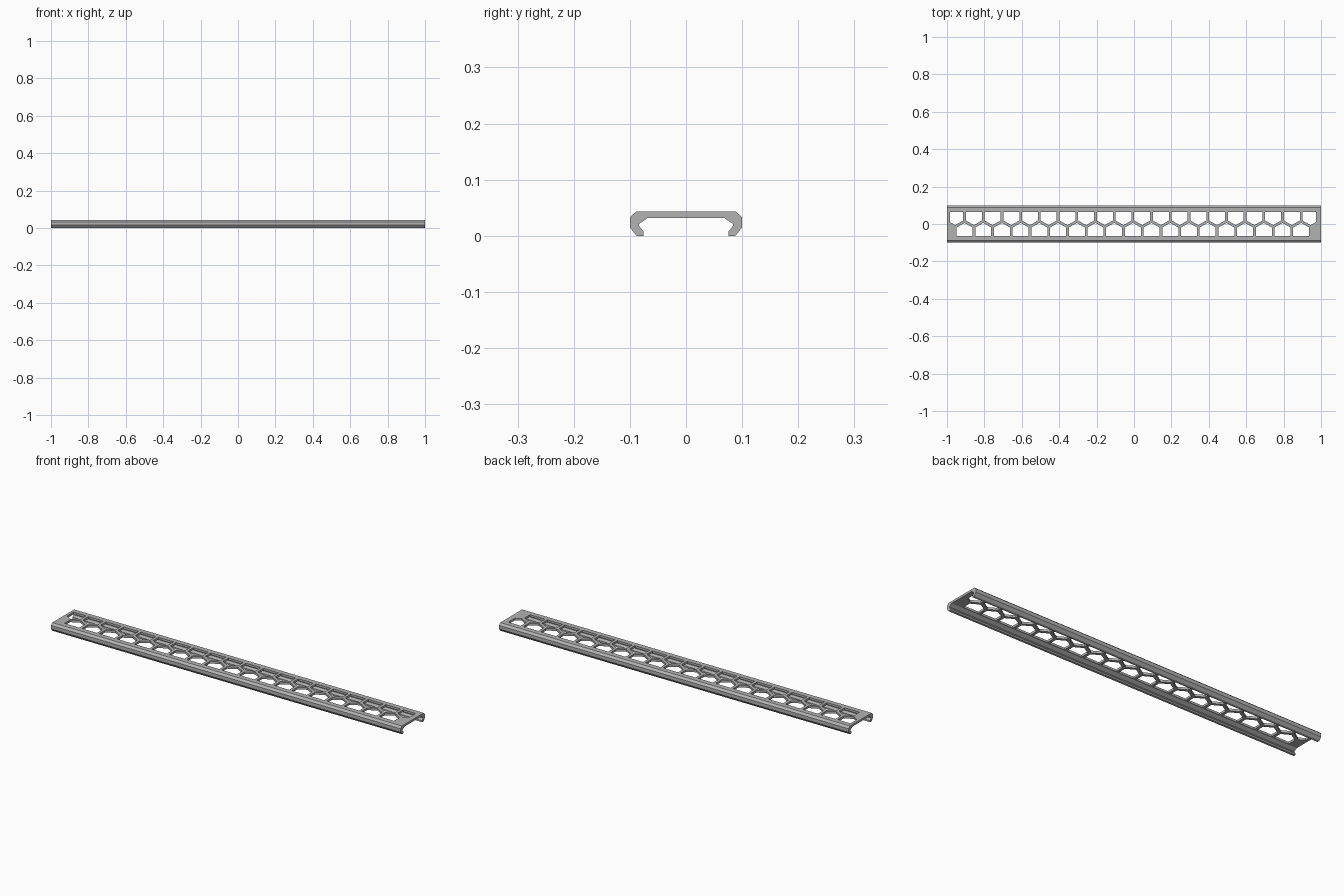
import bpy, bmesh
from mathutils import Vector

cube = bpy.data.objects.get("Cube")
if cube:
    bpy.data.objects.remove(cube, do_unlink=True)

grey = bpy.data.materials.new("light_grey")
grey.use_nodes = True
grey.diffuse_color = (0.45, 0.45, 0.45, 1)
grey.node_tree.nodes["Principled BSDF"].inputs["Base Color"].default_value = (0.45, 0.45, 0.45, 1)


def extrude(bm, points, offset):
    """Add a closed prism from a flat outline."""
    base = bm.faces.new([bm.verts.new(p) for p in points])
    out = bmesh.ops.extrude_face_region(bm, geom=[base])
    moved = [g for g in out["geom"] if isinstance(g, bmesh.types.BMVert)]
    bmesh.ops.translate(bm, verts=moved, vec=Vector(offset))


def finish(bm, name):
    bmesh.ops.recalc_face_normals(bm, faces=bm.faces)
    mesh = bpy.data.meshes.new(name)
    bm.to_mesh(mesh)
    bm.free()
    mesh.materials.append(grey)
    obj = bpy.data.objects.new(name, mesh)
    bpy.context.collection.objects.link(obj)
    return obj


# Channel cover: half cross-section (y, z), mirrored and extruded along x
half = [(0.089, 0.043), (0.1, 0.033), (0.1, 0.015), (0.089, 0.001), (0.087, 0),
        (0.076, 0), (0.076, 0.008), (0.084, 0.018), (0.084, 0.021), (0.068, 0.032)]
outline = half + [(-y, z) for y, z in reversed(half)]
bm = bmesh.new()
extrude(bm, [(-1, y, z) for y, z in outline], (2, 0, 0))
cover = finish(bm, "channel_cover")

# Two staggered rows of honeycomb holes, trimmed to a rectangular window
PITCH, HALF_W, RADIUS = 0.1, 0.0427, 0.0493
ROW_Y, EDGE_Y = 0.0433, 0.063
X_MIN, X_MAX = -0.985, 0.972
bm = bmesh.new()
for side, first, count in ((1, -0.956, 20), (-1, -0.906, 19)):
    for i in range(count):
        cx = first + i * PITCH
        x0, x1 = max(cx - HALF_W, X_MIN), min(cx + HALF_W, X_MAX)
        tip = ROW_Y - RADIUS
        slope = RADIUS / 2 / HALF_W
        house = [(x0, EDGE_Y), (x0, tip + (cx - x0) * slope), (cx, tip),
                 (x1, tip + (x1 - cx) * slope), (x1, EDGE_Y)]
        extrude(bm, [(x, side * y, 0.02) for x, y in house], (0, 0, 0.04))
cutter = finish(bm, "hole_cutter")
cutter.hide_render = True

cut = cover.modifiers.new("holes", "BOOLEAN")
cut.operation = "DIFFERENCE"
cut.solver = "EXACT"
cut.object = cutter
bpy.context.view_layer.objects.active = cover
cover.select_set(True)
bpy.ops.object.modifier_apply(modifier=cut.name)
bpy.data.objects.remove(cutter, do_unlink=True)
